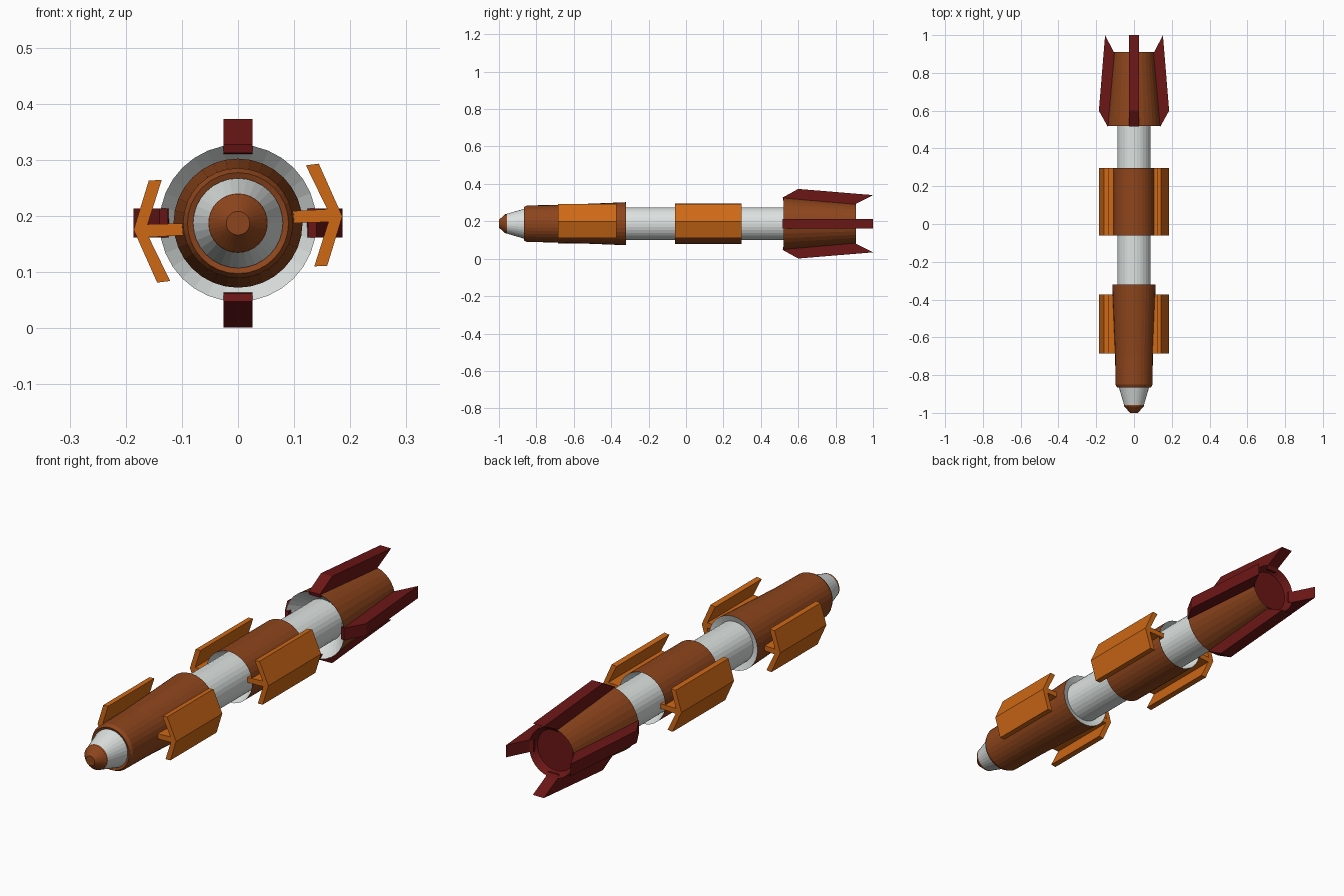
import bpy, bmesh
from math import sin, cos, pi
from mathutils import Matrix, Vector

if "Cube" in bpy.data.objects:
    bpy.data.objects.remove(bpy.data.objects["Cube"])

ZC = 0.187   # height of the long axis
SIDES = 32


def material(name, rgb):
    m = bpy.data.materials.new(name)
    m.diffuse_color = (*rgb, 1)
    m.use_nodes = True
    m.node_tree.nodes["Principled BSDF"].inputs["Base Color"].default_value = m.diffuse_color
    return m


RUST = material("rust", (0.27, 0.06, 0.012))
WHITE = material("white", (0.72, 0.76, 0.75))
ORANGE = material("orange", (0.62, 0.14, 0.008))
RED = material("dark_red", (0.15, 0.008, 0.008))


def finish(name, bm, mat):
    me = bpy.data.meshes.new(name)
    bm.to_mesh(me)
    bm.free()
    me.materials.append(mat)
    ob = bpy.data.objects.new(name, me)
    ob.location.z = ZC
    bpy.context.collection.objects.link(ob)
    return ob


def lathe(name, profile, mat):
    """Revolve (y, radius) points around the y axis."""
    bm = bmesh.new()
    rings = [[bm.verts.new((r * sin(2 * pi * i / SIDES), y, r * cos(2 * pi * i / SIDES)))
              for i in range(SIDES)] for y, r in profile]
    for a, b in zip(rings, rings[1:]):
        for i in range(SIDES):
            j = (i + 1) % SIDES
            bm.faces.new((a[i], b[i], b[j], a[j]))
    bmesh.ops.remove_doubles(bm, verts=bm.verts, dist=1e-5)
    return finish(name, bm, mat)


def prism(name, points, direction, mat, turn):
    """Extrude a flat outline and turn it about the long axis."""
    bm = bmesh.new()
    f = bm.faces.new([bm.verts.new(p) for p in points])
    ext = bmesh.ops.extrude_face_region(bm, geom=[f])["geom"]
    bmesh.ops.translate(bm, vec=Vector(direction),
                        verts=[g for g in ext if isinstance(g, bmesh.types.BMVert)])
    bmesh.ops.recalc_face_normals(bm, faces=bm.faces)
    bmesh.ops.transform(bm, matrix=Matrix.Rotation(turn, 4, 'Y'), verts=bm.verts)
    return finish(name, bm, mat)


# Nose and central tube
lathe("nose_tip", [(-1.0, 0), (-1.0, 0.021), (-0.965, 0.052), (-0.957, 0.053)], RUST)
lathe("nose_cone", [(-0.957, 0.053), (-0.865, 0.08), (-0.855, 0.08)], WHITE)
lathe("central_tube", [(-0.34, 0.088), (0.60, 0.088)], WHITE)

# Front body
lathe("front_body", [(-0.86, 0.078), (-0.865, 0.09), (-0.85, 0.098),
                     (-0.69, 0.1), (-0.32, 0.115)], RUST)
lathe("front_body_rear_ring", [(-0.32, 0.115), (-0.33, 0.088)], WHITE)

# Middle body with sunken ends
lathe("middle_body", [(-0.06, 0.109), (0.297, 0.109)], RUST)
lathe("middle_front_recess", [(0.0, 0.088), (-0.06, 0.109)], WHITE)
lathe("middle_rear_recess", [(0.297, 0.109), (0.237, 0.088)], WHITE)

# Tail body with sunken ends
lathe("tail_body", [(0.52, 0.14), (0.91, 0.107)], RUST)
lathe("tail_front_recess", [(0.58, 0.088), (0.52, 0.14)], WHITE)
lathe("tail_nozzle", [(0.91, 0.107), (0.88, 0.088), (0.88, 0)], RED)

# Four tail fins
fin = [(0.125, 0.52), (0.14, 0.517), (0.186, 0.60), (0.153, 1.0), (0.107, 0.91), (0.092, 0.90)]
for k in range(4):
    prism(f"tail_fin_{k + 1}", [(r, y, -0.026) for r, y in fin], (0, 0, 0.052),
          RED, k * pi / 2)

# Folded wings on short stems, two pairs, each pair turned by half a circle
wing = [(0.121, 0.103), (0.144, 0.106), (0.186, 0.012), (0.159, -0.076),
        (0.136, -0.077), (0.161, 0.002), (0.085, 0.0), (0.085, 0.021), (0.159, 0.025)]
for pos, y0, y1 in (("front", -0.685, -0.372), ("middle", -0.06, 0.297)):
    for side, turn in (("right", 0), ("left", pi)):
        prism(f"{pos}_wing_{side}", [(x, y0, z) for x, z in wing], (0, y1 - y0, 0),
              ORANGE, turn)
